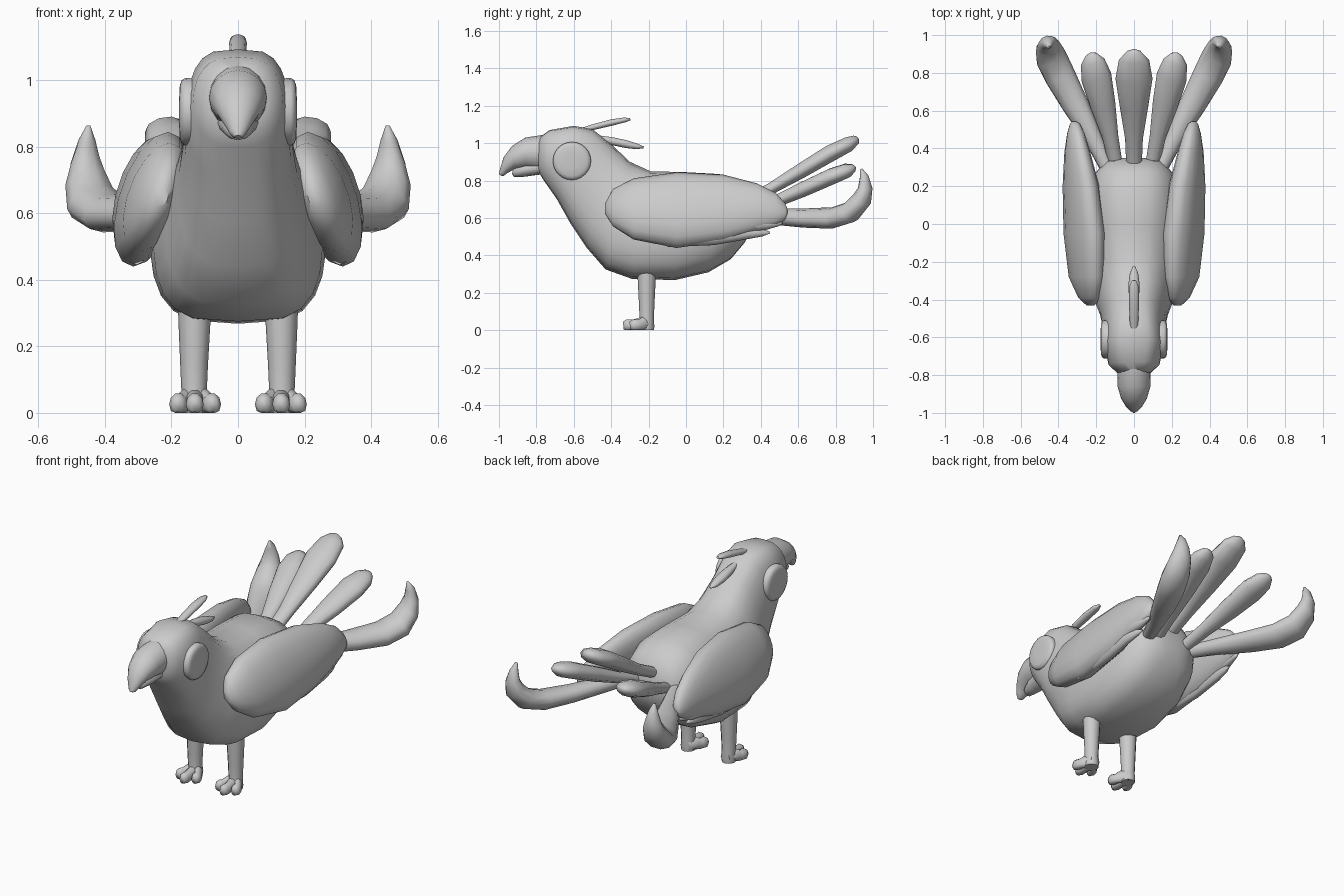
import bpy, bmesh, math
from mathutils import Vector as V

grey = bpy.data.materials.new("plain grey")
grey.diffuse_color = (0.6, 0.6, 0.6, 1)


def loft(name, rings, angle=50):
    """Skin a list of closed rings and cap both ends."""
    bm = bmesh.new()
    vs = [[bm.verts.new(p) for p in r] for r in rings]
    n = len(vs[0])
    for a, b in zip(vs, vs[1:]):
        for i in range(n):
            j = (i + 1) % n
            bm.faces.new((a[i], a[j], b[j], b[i]))
    bm.faces.new(vs[0])
    bm.faces.new(vs[-1])
    bmesh.ops.recalc_face_normals(bm, faces=bm.faces)
    me = bpy.data.meshes.new(name)
    bm.to_mesh(me)
    bm.free()
    ob = bpy.data.objects.new(name, me)
    bpy.context.collection.objects.link(ob)
    me.materials.append(grey)
    bpy.ops.object.select_all(action='DESELECT')
    ob.select_set(True)
    bpy.context.view_layer.objects.active = ob
    bpy.ops.object.shade_smooth_by_angle(angle=math.radians(angle))
    return ob


def span_ring(top, bottom, half, pear=0.0, sq_top=1.0, sq_low=1.0, n=16):
    """Oval between a top and a bottom point, half-width along x."""
    top, bottom = V(top), V(bottom)
    mid, up = (top + bottom) / 2, (top - bottom) / 2
    ring = []
    for i in range(n):
        t = math.tau * i / n
        c, s = math.cos(t), math.sin(t)
        c = math.copysign(abs(c) ** (sq_top if s > 0 else sq_low), c) if abs(c) > 1e-6 else 0
        ring.append(mid + up * s + V((half * c * (1 - pear * s), 0, 0)))
    return ring


def profile_loft(name, rows, n=16):
    """Rows of top y, top z, bottom y, bottom z, half-width, shape options."""
    return loft(name, [span_ring((0, a, b), (0, c, d), *rest, n=n)
                       for a, b, c, d, *rest in rows])


def feather(name, rows, side, sign=1, n=10, floor=-1):
    """Rows of x, y, z, half-width, half-thickness along a path."""
    pts = [V(r[:3]) for r in rows]
    side = V(side).normalized()
    rings = []
    for i, r in enumerate(rows):
        tan = (pts[min(i + 1, len(pts) - 1)] - pts[max(i - 1, 0)]).normalized()
        nor = side.cross(tan).normalized()
        ring = []
        for k in range(n):
            t = math.tau * k / n
            p = pts[i] + side * r[3] * math.cos(t) + nor * r[4] * math.sin(t)
            ring.append((p.x * sign, p.y, max(p.z, floor)))
        rings.append(ring)
    return loft(name, rings, 70)


# Body and head in one skin
profile_loft("body", [
    (-.785, 1.03, -.79, .85, .09, 0, .8, .8), (-.73, 1.07, -.76, .80, .135, 0, .65, .7),
    (-.60, 1.093, -.69, .70, .156, 0, .55, .65), (-.50, 1.075, -.62, .575, .16, .06, .6, .65),
    (-.40, .995, -.53, .44, .178, .12, .7, .65), (-.30, .90, -.43, .325, .215, .14, .75, .6),
    (-.19, .85, -.29, .275, .25, .13, .8, .55), (0, .845, -.06, .268, .262, .1, .8, .55),
    (.18, .835, .12, .31, .248, .07, .75, .6), (.28, .785, .24, .38, .212, .05, .7, .65),
    (.335, .70, .315, .47, .16, 0, .7, .7), (.35, .63, .345, .54, .07, 0, .8, .8)],
    n=24)

# Beak
profile_loft("upper_beak", [
    (-.76, 1.045, -.76, .85, .088), (-.86, 1.03, -.86, .865, .087),
    (-.93, .985, -.92, .86, .068), (-.975, .925, -.955, .84, .044),
    (-.995, .86, -.975, .825, .024), (-1, .835, -.985, .825, .01)], n=16)
profile_loft("lower_beak", [
    (-.76, .92, -.76, .835, .066), (-.86, .90, -.87, .82, .048),
    (-.91, .88, -.92, .82, .03), (-.925, .86, -.93, .835, .012)], n=12)

# Crest feathers
feather("upper_crest", [
    (0, -.56, 1.07, .018, .012), (0, -.50, 1.085, .024, .016),
    (0, -.40, 1.11, .027, .018), (0, -.33, 1.124, .024, .014),
    (0, -.298, 1.128, .01, .007)], (1, 0, 0))
feather("lower_crest", [
    (0, -.48, 1.03, .014, .014), (0, -.40, 1.012, .026, .022),
    (0, -.32, .995, .03, .022), (0, -.26, .982, .022, .015),
    (0, -.226, .978, .007, .005)], (1, 0, 0))

# Middle tail feather
feather("middle_tail", [
    (0, .28, .67, .04, .03), (0, .45, .755, .047, .032),
    (0, .62, .855, .075, .042), (0, .77, .945, .098, .047),
    (0, .87, .995, .08, .042), (0, .91, 1.02, .04, .026),
    (0, .92, 1.028, .012, .01)], (1, 0, 0))

for tag, s in (("left", 1), ("right", -1)):
    # Wing shell: y, top z, bottom z, top x, bottom x, half-thickness
    loft(tag + "_wing", [
        span_ring((s * tx, y, zt), (s * bx, y, zb), h)
        for y, zt, zb, tx, bx, h in (
            (-.432, .68, .62, .225, .235, .02), (-.39, .755, .555, .21, .26, .055),
            (-.28, .812, .485, .205, .295, .085), (-.05, .845, .44, .21, .315, .098),
            (.20, .832, .475, .24, .322, .088), (.38, .785, .53, .275, .325, .064),
            (.48, .735, .56, .295, .32, .045), (.53, .68, .59, .305, .32, .026),
            (.542, .65, .62, .312, .32, .012))])
    # Trailing feathers under the wing
    feather(tag + "_wing_lower_feather", [
        (.305, -.10, .49, .045, .03), (.32, .15, .50, .045, .034),
        (.325, .33, .52, .033, .026), (.32, .41, .522, .02, .016),
        (.315, .448, .522, .005, .005)], (0, 0, 1), s)
    feather(tag + "_wing_middle_feather", [
        (.30, 0, .58, .05, .04), (.325, .28, .565, .05, .045),
        (.325, .42, .57, .036, .03), (.32, .495, .572, .016, .014),
        (.32, .515, .572, .005, .005)], (0, 0, 1), s)

    # Side tail feather
    feather(tag + "_side_tail", [
        (.09, .28, .61, .035, .028), (.125, .46, .68, .043, .032),
        (.165, .63, .755, .068, .042), (.20, .78, .823, .082, .045),
        (.218, .86, .853, .064, .04), (.226, .895, .867, .033, .022),
        (.229, .905, .871, .01, .008)], (.95, -.24, -.12), s)
    # Outer curled tail feather
    feather(tag + "_curled_tail", [
        (.13, .27, .62, .036, .036), (.21, .44, .61, .048, .042),
        (.31, .63, .60, .072, .05), (.39, .78, .60, .084, .056),
        (.438, .88, .632, .085, .058), (.458, .94, .70, .069, .052),
        (.46, .958, .76, .048, .038), (.455, .952, .82, .027, .024),
        (.45, .936, .862, .007, .007)], (.88, -.40, -.22), s)

    # Eye disc with a rounded rim
    loft(tag + "_eye", [
        [(s * x, -.61 + r * math.cos(t), .905 + r * math.sin(t))
         for t in (math.tau * i / 24 for i in range(24))]
        for x, r in ((.12, .1), (.158, .102), (.169, .096), (.175, .08), (.177, .04))], 60)

    # Leg
    loft(tag + "_leg", [
        [(s * (x + r * math.cos(t)), -.21 + r * math.sin(t), z)
         for t in (math.tau * i / 12 for i in range(12))]
        for x, z, r in ((.131, .34, .05), (.131, .27, .048), (.132, .15, .042),
                        (.132, .06, .038), (.132, .02, .041), (.132, 0, .038))])
    # Toes fanned forward, flat underneath
    for k, (dx, tip) in enumerate(((-.052, -.30), (0, -.335), (.05, -.30))):
        feather(f"{tag}_toe_{k + 1}", [
            (.13, -.18, .03, .03, .036), (.13 + dx * .5, -.23, .034, .03, .04),
            (.13 + dx * .85, tip + .05, .026, .026, .032),
            (.13 + dx, tip + .02, .026, .027, .034),
            (.13 + dx * 1.02, tip, .024, .016, .022)], (1, 0, 0), s, floor=0)
